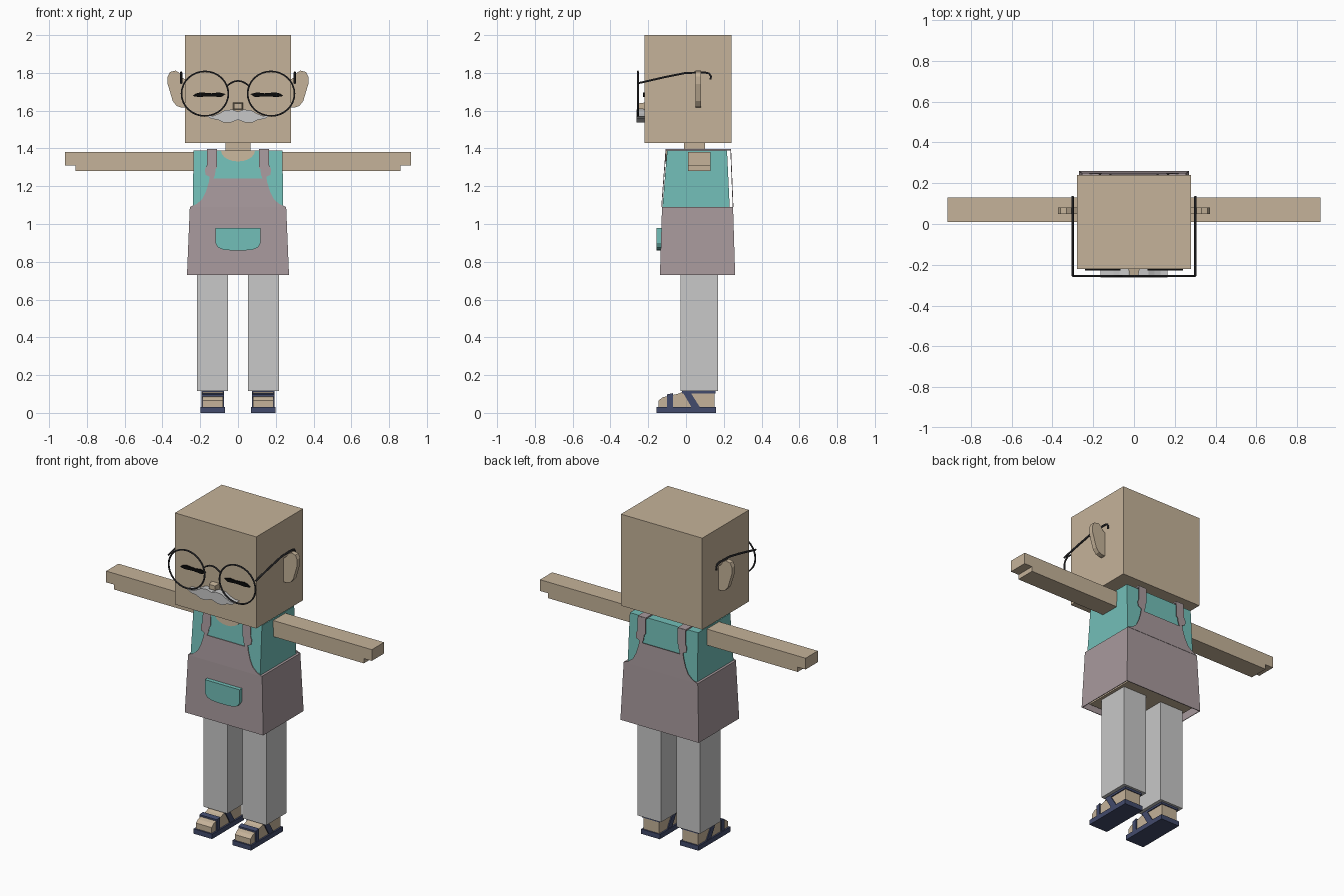
import bpy, bmesh, math
from mathutils import Vector

if "Cube" in bpy.data.objects:
    bpy.data.objects.remove(bpy.data.objects["Cube"], do_unlink=True)


def material(name, rgb):
    m = bpy.data.materials.new(name)
    m.use_nodes = True
    m.diffuse_color = (*rgb, 1)
    bsdf = next(n for n in m.node_tree.nodes if n.type == 'BSDF_PRINCIPLED')
    bsdf.inputs["Base Color"].default_value = (*rgb, 1)
    return m


SKIN = material("skin tan", (0.56, 0.45, 0.32))
TEAL = material("shirt teal", (0.17, 0.52, 0.48))
MAUVE = material("apron mauve", (0.39, 0.32, 0.335))
GREY = material("light grey", (0.58, 0.58, 0.58))
NAVY = material("sandal navy", (0.055, 0.07, 0.15))
FRAME = material("frame charcoal", (0.04, 0.04, 0.045))
BLACK = material("eye black", (0.003, 0.003, 0.003))


def finish(bm, name, mat):
    bmesh.ops.recalc_face_normals(bm, faces=bm.faces)
    mesh = bpy.data.meshes.new(name)
    bm.to_mesh(mesh)
    bm.free()
    mesh.materials.append(mat)
    ob = bpy.data.objects.new(name, mesh)
    bpy.context.collection.objects.link(ob)
    return ob


def loft(name, first, second, mat):
    """Solid between two matching outlines."""
    bm = bmesh.new()
    a = [bm.verts.new(p) for p in first]
    b = [bm.verts.new(p) for p in second]
    bm.faces.new(a)
    bm.faces.new(b)
    for i in range(len(a)):
        j = (i + 1) % len(a)
        bm.faces.new((a[i], a[j], b[j], b[i]))
    return finish(bm, name, mat)


def rect(x, y, z):
    return [(x[0], y[0], z), (x[1], y[0], z), (x[1], y[1], z), (x[0], y[1], z)]


def box(name, x, y, z, mat):
    return loft(name, rect(x, y, z[0]), rect(x, y, z[1]), mat)


def plate(name, pts, y0, y1, mat, lean=0, base=0):
    """Outline in x, z given depth along y; lean tilts it with height."""
    def at(y):
        return [(x, y + lean * (z - base), z) for x, z in pts]
    return loft(name, at(y0), at(y1), mat)


def side_profile(name, pts, x0, x1, mat):
    return loft(name, [(x0, y, z) for y, z in pts], [(x1, y, z) for y, z in pts], mat)


def mirrored(half):
    """Close a right-hand outline with its reflection."""
    return half + [(-x, z) for x, z in reversed(half) if x != 0]


def tube(name, pts, radius, mat, cyclic=False):
    cu = bpy.data.curves.new(name, 'CURVE')
    cu.dimensions = '3D'
    cu.bevel_depth = radius
    cu.bevel_resolution = 1
    cu.use_fill_caps = True
    sp = cu.splines.new('POLY')
    sp.points.add(len(pts) - 1)
    for p, co in zip(sp.points, pts):
        p.co = (*co, 1)
    sp.use_cyclic_u = cyclic
    ob = bpy.data.objects.new(name, cu)
    bpy.context.collection.objects.link(ob)
    cu.materials.append(mat)
    bpy.ops.object.select_all(action='DESELECT')
    ob.select_set(True)
    bpy.context.view_layer.objects.active = ob
    bpy.ops.object.convert(target='MESH')
    bpy.ops.object.shade_smooth_by_angle()
    return ob


# Head, neck and torso
box("head", (-0.28, 0.28), (-0.22, 0.24), (1.43, 2.0), SKIN)
box("neck", (-0.065, 0.065), (-0.01, 0.10), (1.37, 1.44), SKIN)
loft("shirt", rect((-0.24, 0.24), (-0.126, 0.232), 1.07),
     rect((-0.235, 0.235), (-0.10, 0.217), 1.39), TEAL)
neckline = [(0.09 * math.cos(a), 1.389 - 0.058 * math.sin(a))
            for a in (math.pi * i / 10 for i in range(11))]
plate("open_neckline", neckline, -0.105, -0.10, SKIN, 0.08, 1.39)

# Apron skirt, open underneath, over the hips
skirt = loft("apron_skirt", rect((-0.27, 0.27), (-0.138, 0.26), 0.73),
             rect((-0.255, 0.255), (-0.127, 0.249), 1.09), MAUVE)
bm = bmesh.new()
bm.from_mesh(skirt.data)
bm.faces.ensure_lookup_table()
bottom = min(bm.faces, key=lambda f: f.calc_center_median().z)
bmesh.ops.delete(bm, geom=[bottom], context='FACES_ONLY')
bm.to_mesh(skirt.data)
bm.free()
wall = skirt.modifiers.new("cloth thickness", 'SOLIDIFY')
wall.thickness = 0.006
box("hips", (-0.235, 0.235), (-0.11, 0.23), (0.75, 0.80), SKIN)

# Apron bibs with shoulder straps, front and back
bib = mirrored([(0.13, 1.24), (0.122, 1.26), (0.118, 1.29), (0.11, 1.30), (0.11, 1.395),
                (0.165, 1.395), (0.165, 1.31), (0.175, 1.29), (0.172, 1.26), (0.15, 1.25),
                (0.155, 1.22), (0.17, 1.17), (0.19, 1.13), (0.22, 1.105), (0.255, 1.09)])
plate("front_bib", bib, -0.131, -0.127, MAUVE, 0.075, 1.09)
plate("back_bib", bib, 0.247, 0.251, MAUVE, -0.04, 1.09)
pocket = mirrored([(0.12, 0.98), (0.12, 0.90), (0.105, 0.875), (0.075, 0.863), (0.03, 0.86)])
plate("apron_pocket", pocket, -0.155, -0.125, TEAL)

# Face
nose_low = rect((-0.028, 0.028), (-0.225, -0.215), 1.608)
loft("nose", [(-0.028, -0.218, 1.607), (0.028, -0.218, 1.607),
              (0.028, -0.218, 1.643), (-0.028, -0.218, 1.643)],
     [(-0.02, -0.255, 1.61), (0.02, -0.255, 1.61),
      (0.02, -0.255, 1.638), (-0.02, -0.255, 1.638)], SKIN)
whiskers = mirrored([(0, 1.595), (0.03, 1.606), (0.07, 1.602), (0.10, 1.585), (0.13, 1.573),
                     (0.165, 1.572), (0.14, 1.556), (0.11, 1.553), (0.075, 1.537),
                     (0.04, 1.537), (0, 1.552)])
plate("moustache", whiskers, -0.262, -0.218, GREY)

RIM_Y = -0.255
for s, side in ((1, "left"), (-1, "right")):
    def span(a, b):
        return sorted((s * a, s * b))

    # Closed eye and ear
    eye = [(0.065, 1.688), (0.10, 1.697), (0.14, 1.692), (0.20, 1.697), (0.225, 1.69),
           (0.24, 1.678), (0.21, 1.672), (0.15, 1.676), (0.09, 1.672)]
    plate(side + "_eye", [(s * x, z) for x, z in eye], -0.228, -0.219, BLACK)
    ear = [(0.27, 1.76), (0.295, 1.775), (0.31, 1.80), (0.33, 1.812), (0.36, 1.805),
           (0.372, 1.78), (0.372, 1.74), (0.345, 1.65), (0.325, 1.625), (0.30, 1.617),
           (0.27, 1.617)]
    plate(side + "_ear", [(s * x, z) for x, z in ear], 0.05, 0.08, SKIN)

    # Spectacle rim and temple arm
    rim = [(s * 0.175 + 0.124 * math.cos(a), RIM_Y, 1.69 + 0.118 * math.sin(a))
           for a in (math.tau * i / 32 for i in range(32))]
    tube(side + "_rim", rim, 0.005, FRAME, True)
    arm = [(RIM_Y, 1.745), (-0.12, 1.776), (0, 1.80), (0.10, 1.802), (0.122, 1.797),
           (0.133, 1.78), (0.128, 1.765)]
    tube(side + "_temple", [(s * 0.301, y, z) for y, z in arm], 0.006, FRAME)

    # Arm with a stepped hand
    hand = [(0.22, 1.28), (0.86, 1.28), (0.86, 1.31), (0.915, 1.31), (0.915, 1.38), (0.22, 1.38)]
    plate(side + "_arm", [(s * x, z) for x, z in hand], 0.01, 0.13, SKIN)

    # Trouser leg, foot and sandal
    box(side + "_trouser_leg", span(0.053, 0.216), (-0.03, 0.17), (0.115, 0.76), GREY)
    foot = [(-0.145, 0.025), (-0.145, 0.065), (-0.125, 0.082), (-0.04, 0.102), (0, 0.12),
            (0.15, 0.12), (0.15, 0.025)]
    side_profile(side + "_foot", foot, s * 0.08, s * 0.188, SKIN)
    box(side + "_sandal_sole", span(0.07, 0.198), (-0.155, 0.158), (0, 0.03), NAVY)
    straps = {"toe": [(-0.10, 0.02), (-0.10, 0.098), (-0.07, 0.104), (-0.07, 0.02)],
              "instep": [(0.035, 0.02), (-0.02, 0.114), (0.02, 0.114), (0.08, 0.02)],
              "ankle": [(-0.02, 0.102), (-0.02, 0.115), (0.155, 0.115), (0.155, 0.102)]}
    for part, pts in straps.items():
        side_profile(f"{side}_{part}_strap", pts, s * 0.074, s * 0.194, NAVY)

    # Shoulder strap joining the bibs
    box(side + "_shoulder_strap", span(0.11, 0.165), (-0.108, 0.238), (1.388, 1.398), MAUVE)

# Spectacle bridge
bridge = [(x / 100, RIM_Y, 1.758 - 8 * (x / 100) ** 2) for x in range(-6, 7, 2)]
tube("spectacle_bridge", bridge, 0.005, FRAME)
